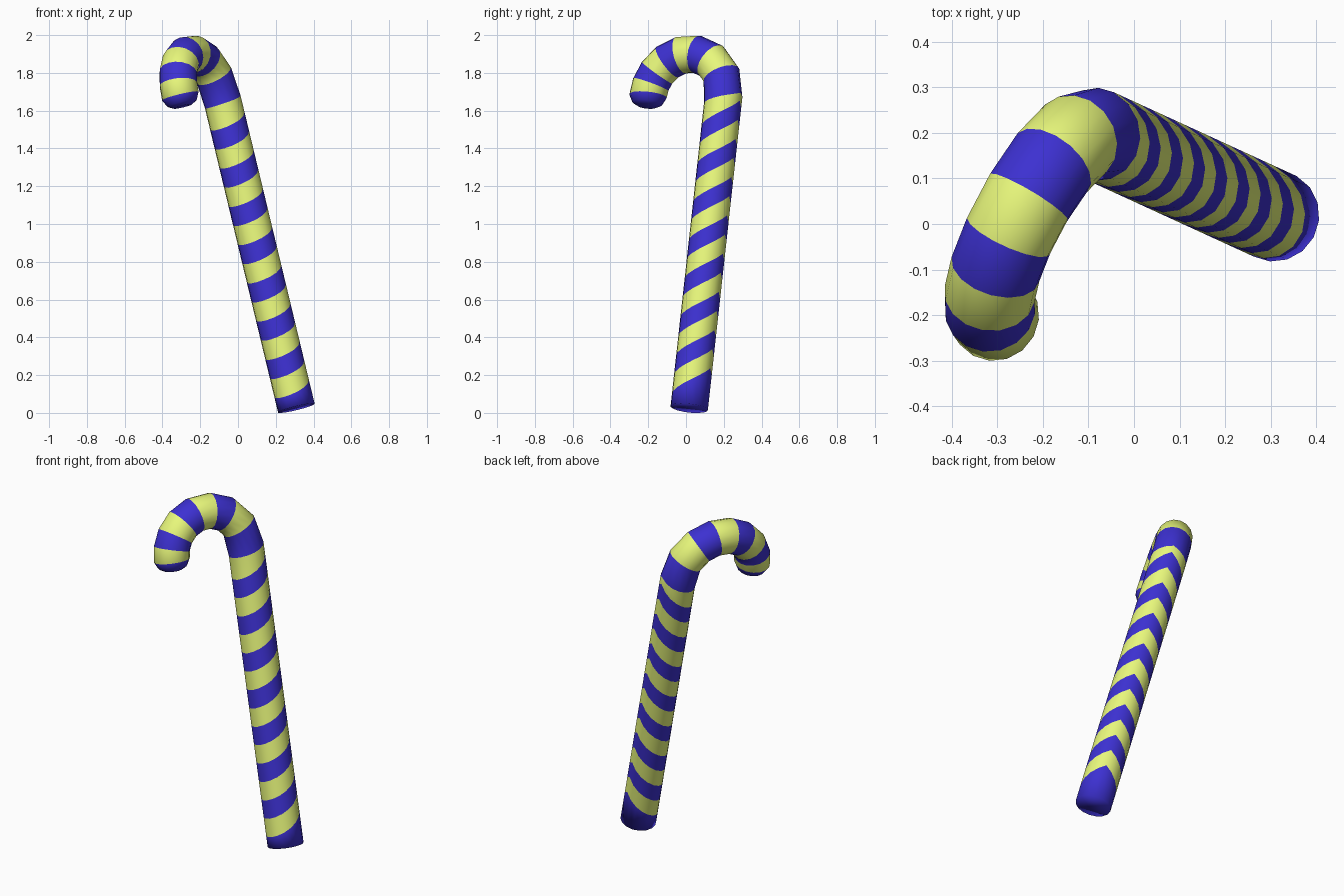
import bpy, bmesh, math
from mathutils import Vector

if "Cube" in bpy.data.objects:
    bpy.data.objects.remove(bpy.data.objects["Cube"])

SIDES, R = 16, 0.1
base = Vector((0.309, 0.017, 0.025))      # centre of the foot
bend = Vector((-0.09, 0.2, 1.685))        # where the hook starts
tip = Vector((-0.307, -0.2, 1.685))       # where the hook ends
d = (bend - base).normalized()            # shaft direction
u = tip - bend
u = u - d * u.dot(d)
hook_r = u.length / 2
u.normalize()
n = d.cross(u)
centre = bend + u * hook_r


def material(name, col):
    m = bpy.data.materials.new(name)
    m.diffuse_color = (*col, 1)
    m.use_nodes = True
    m.node_tree.nodes["Principled BSDF"].inputs["Base Color"].default_value = m.diffuse_color
    return m


bm = bmesh.new()


def ring(c, out, r=R, slant=0.0):
    # ring of vertices; slant lifts the outer side along the shaft to a peak
    vs = []
    for i in range(SIDES):
        t = 2 * math.pi * i / SIDES
        p = c + (out * math.cos(t) + n * math.sin(t)) * r
        vs.append(bm.verts.new(p + d * slant * (1 - 2 * math.sin(t / 2))))
    return vs


# shaft: foot ring, then slanted stripe boundaries
rings = [ring(base, -u)]
for k in range(15):
    rings.append(ring(base + d * (0.14 + k * 0.1047), -u, slant=0.076))
rings.append(ring(base + d * 1.69, -u, slant=0.035))

# hook: half circle of eight stripes
for deg in (28, 55, 80, 104, 126, 146, 164, 180):
    a = math.radians(deg)
    out = -u * math.cos(a) + d * math.sin(a)
    rings.append(ring(centre + out * hook_r, out))

# tapered tip
end = centre + u * hook_r
rings.append(ring(end - d * 0.04, u, 0.08))
rings.append(ring(end - d * 0.057, u, 0.05))

# skin the rings with alternating colours
for k, (a, b) in enumerate(zip(rings, rings[1:])):
    for i in range(SIDES):
        j = (i + 1) % SIDES
        f = bm.faces.new((a[i], a[j], b[j], b[i]))
        f.material_index = 0 if k >= 24 else k % 2
bm.faces.new(rings[0])
bm.faces.new(rings[-1])
bmesh.ops.recalc_face_normals(bm, faces=bm.faces)
for f in bm.faces:
    f.smooth = True

me = bpy.data.meshes.new("candy_cane")
bm.to_mesh(me)
bm.free()
me.materials.append(material("blue", (0.046, 0.03, 0.64)))
me.materials.append(material("yellow", (0.81, 0.94, 0.2)))
cane = bpy.data.objects.new("candy_cane", me)
bpy.context.collection.objects.link(cane)
